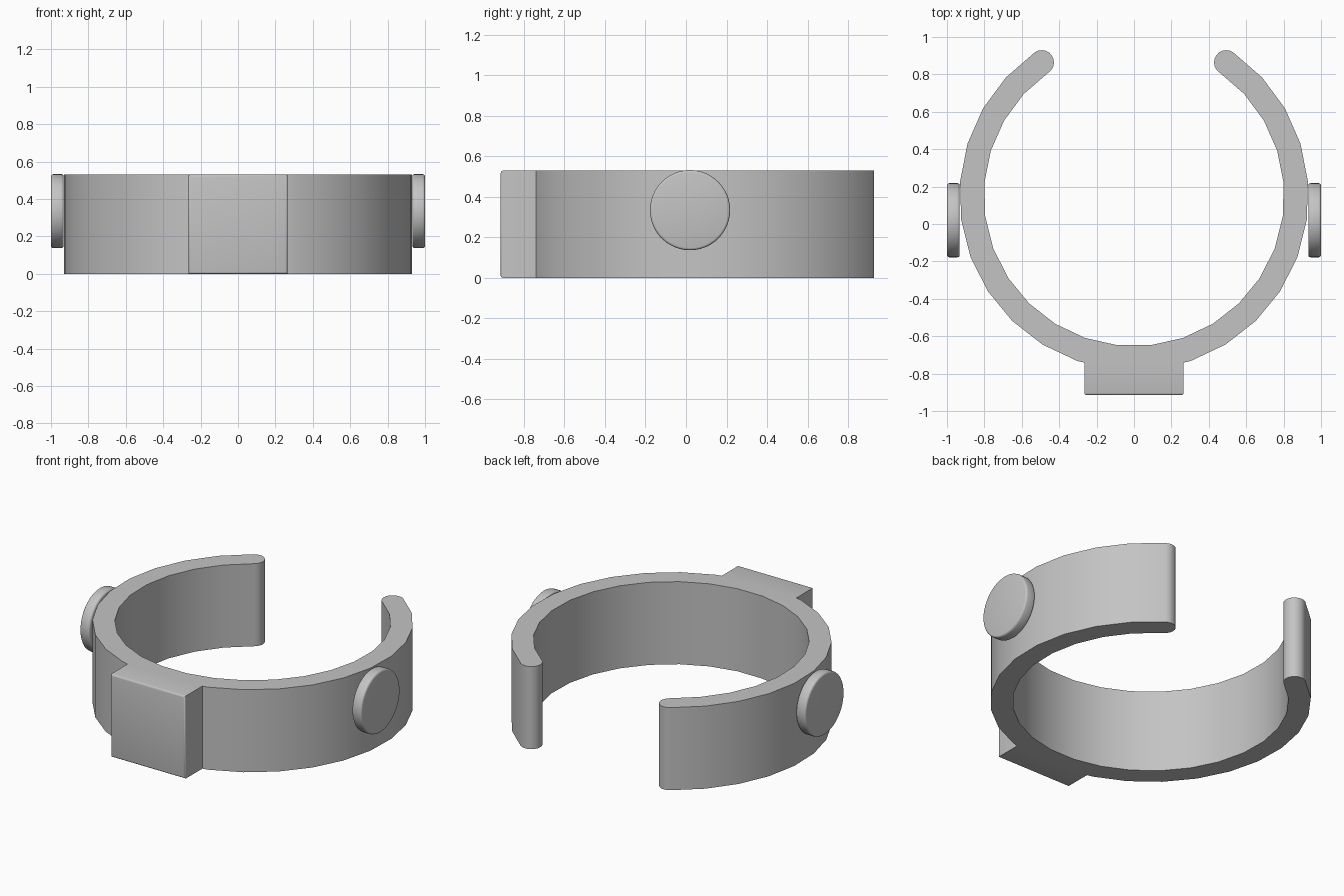
import bpy, bmesh, math
from mathutils import Matrix

cube = bpy.data.objects.get("Cube")
if cube:
    bpy.data.objects.remove(cube, do_unlink=True)

grey = bpy.data.materials.new("plain grey")
grey.use_nodes = True
colour = (0.55, 0.55, 0.55, 1)
grey.diffuse_color = colour
grey.node_tree.nodes["Principled BSDF"].inputs["Base Color"].default_value = colour

HEIGHT = 0.53
CENTRE_Y = 0.15
R_IN, R_OUT = 0.803, 0.933
R_MID, R_CAP = (R_IN + R_OUT) / 2, (R_OUT - R_IN) / 2
SEGMENTS = 23
HALF_ARC = math.radians(145.4)   # measured from the front, each way
BLOCK_X, BLOCK_Y = 0.265, -0.915


def on_ring(radius, angle):
    return (radius * math.sin(angle), CENTRE_Y - radius * math.cos(angle))


def finish(name, bm):
    bmesh.ops.recalc_face_normals(bm, faces=bm.faces)
    mesh = bpy.data.meshes.new(name)
    bm.to_mesh(mesh)
    bm.free()
    mesh.materials.append(grey)
    obj = bpy.data.objects.new(name, mesh)
    bpy.context.collection.objects.link(obj)
    bpy.ops.object.select_all(action='DESELECT')
    obj.select_set(True)
    bpy.context.view_layer.objects.active = obj
    bpy.ops.object.shade_smooth_by_angle(angle=math.radians(32))
    return obj


def end_cap(side, steps=10):
    # half circle from the outer wall round to the inner wall
    cx, cy = on_ring(R_MID, side * HALF_ARC)
    points = []
    for i in range(1, steps):
        a = side * (HALF_ARC + math.pi * i / steps)
        points.append((cx + R_CAP * math.sin(a), cy - R_CAP * math.cos(a)))
    return points


# Open band with rounded ends and the front block in one outline
angles = [-HALF_ARC + 2 * HALF_ARC * i / SEGMENTS for i in range(SEGMENTS + 1)]
outer = [on_ring(R_OUT, a) for a in angles]
left = [p for p in outer if p[0] > BLOCK_X or (p[0] > 0 and p[1] > 0)]
right = [p for p in outer if p[0] < -BLOCK_X or (p[0] < 0 and p[1] > 0)]
root_y = -0.741
block = [(-BLOCK_X, root_y), (-BLOCK_X, BLOCK_Y), (BLOCK_X, BLOCK_Y), (BLOCK_X, root_y)]
inner = [on_ring(R_IN, a) for a in reversed(angles)]
outline = right + block + left + end_cap(1) + inner + end_cap(-1)[::-1]

bm = bmesh.new()
base = bm.faces.new([bm.verts.new((x, y, 0)) for x, y in outline])
new = bmesh.ops.extrude_face_region(bm, geom=[base])["geom"]
bmesh.ops.translate(bm, vec=(0, 0, HEIGHT),
                    verts=[v for v in new if isinstance(v, bmesh.types.BMVert)])
front = [e for e in bm.edges if all(abs(v.co.y - BLOCK_Y) < 1e-4 for v in e.verts)]
bmesh.ops.bevel(bm, geom=front, offset=0.012, segments=3, profile=0.5, affect='EDGES')
finish("open_band", bm)

# Round side buttons
for name, side in (("left_button", 1), ("right_button", -1)):
    bm = bmesh.new()
    place = Matrix.Translation((side * 0.966, 0.02, 0.335)) @ Matrix.Rotation(math.pi / 2, 4, 'Y')
    bmesh.ops.create_cone(bm, cap_ends=True, segments=48, radius1=0.198, radius2=0.198,
                          depth=0.068, matrix=place)
    rims = [e for e in bm.edges if any(len(f.verts) > 4 for f in e.link_faces)]
    bmesh.ops.bevel(bm, geom=rims, offset=0.012, segments=3, profile=0.5, affect='EDGES')
    finish(name, bm)
